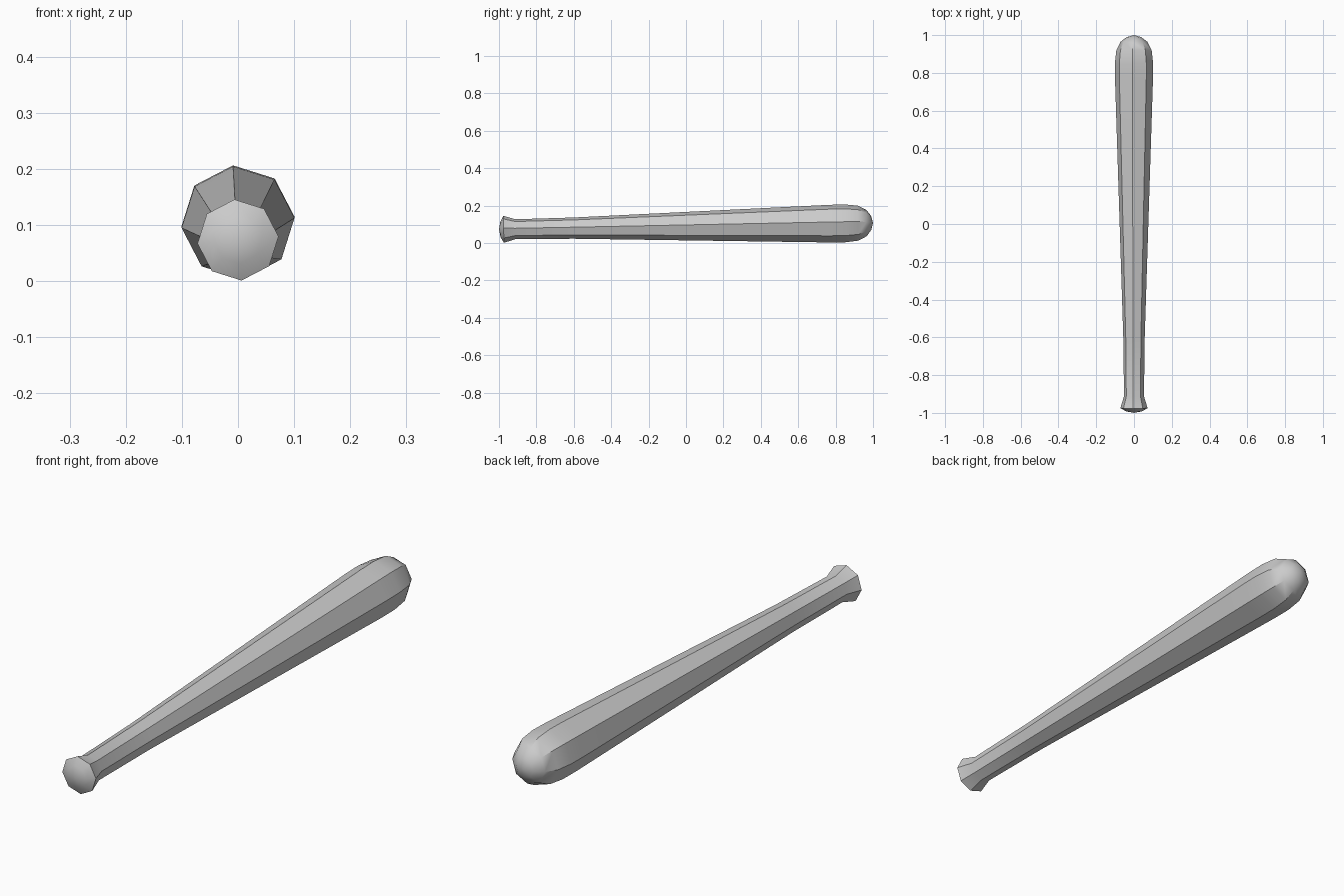
import bpy, bmesh, math
from mathutils import Matrix, Vector

cube = bpy.data.objects.get("Cube")
if cube:
    bpy.data.objects.remove(cube, do_unlink=True)

SIDES = 8
PHASE = math.radians(5)

# Plain grey used for the whole bat
grey = bpy.data.materials.new("plain grey")
grey.use_nodes = True
colour = (0.6, 0.6, 0.6, 1)
grey.diffuse_color = colour
grey.node_tree.nodes["Principled BSDF"].inputs["Base Color"].default_value = colour

# Profile along the length: (distance along axis, radius)
profile = [
    (-0.992, 0.042), (-0.975, 0.0725),           # knob
    (-0.912, 0.053), (-0.60, 0.057),             # grip
    (0.77, 0.101), (0.85, 0.1015),               # barrel
    (0.92, 0.094), (0.965, 0.071), (0.99, 0.038),  # rounded tip
]

bm = bmesh.new()
rings = []
for y, r in profile:
    ring = []
    for i in range(SIDES):
        a = PHASE + i * math.tau / SIDES
        ring.append(bm.verts.new((r * math.cos(a), y, r * math.sin(a))))
    rings.append(ring)

# Side faces between neighbouring rings
for a, b in zip(rings, rings[1:]):
    for i in range(SIDES):
        j = (i + 1) % SIDES
        bm.faces.new((a[i], a[j], b[j], b[i]))

# Both ends close in a fan
for ring, y in ((rings[0], -1.0), (rings[-1], 1.0)):
    pole = bm.verts.new((0, y, 0))
    for i in range(SIDES):
        bm.faces.new((ring[i], ring[(i + 1) % SIDES], pole))

# The bat lies on its knob and barrel, so its axis rises slightly
bmesh.ops.transform(
    bm, verts=bm.verts,
    matrix=Matrix.Translation(Vector((0, 0, 0.09))) @ Matrix.Rotation(math.radians(1), 4, "X"))
bmesh.ops.recalc_face_normals(bm, faces=bm.faces)

mesh = bpy.data.meshes.new("bat")
bm.to_mesh(mesh)
bm.free()
mesh.materials.append(grey)
bat = bpy.data.objects.new("bat", mesh)
bpy.context.collection.objects.link(bat)

# Smooth along the length, crisp between the eight sides
bpy.ops.object.select_all(action="DESELECT")
bat.select_set(True)
bpy.context.view_layer.objects.active = bat
bpy.ops.object.shade_smooth_by_angle(angle=math.radians(30))
